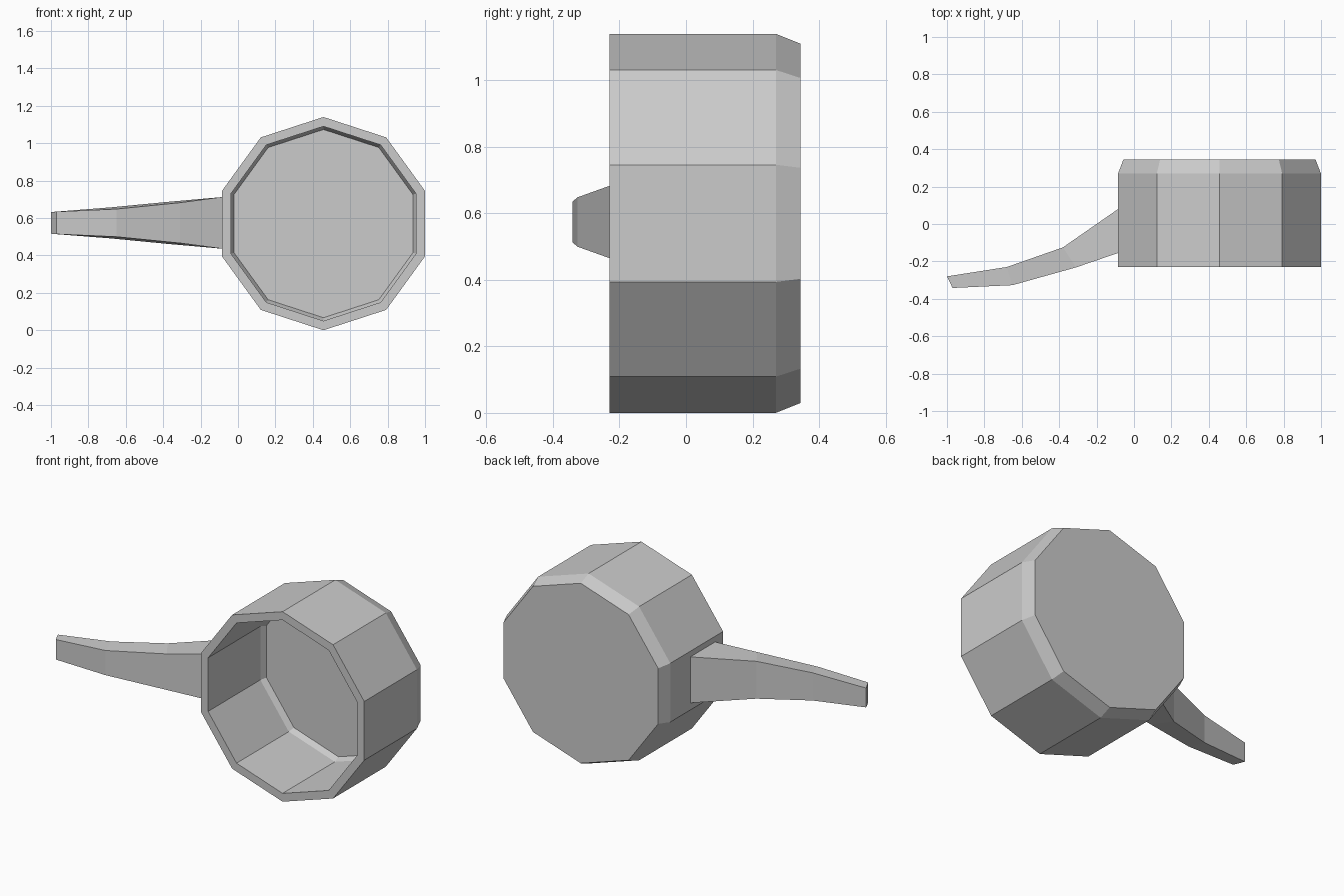
import bpy, bmesh
from math import cos, sin, pi

if "Cube" in bpy.data.objects:
    bpy.data.objects.remove(bpy.data.objects["Cube"])

SIDES = 10
CX, CZ = 0.457, 0.57


def make_lofted(name, rings, cap_start, cap_end):
    """Skin a list of equal-length point rings into a flat-shaded object."""
    bm = bmesh.new()
    loops = [[bm.verts.new(p) for p in ring] for ring in rings]
    n = len(loops[0])
    for a, b in zip(loops, loops[1:]):
        for i in range(n):
            j = (i + 1) % n
            bm.faces.new((a[i], a[j], b[j], b[i]))
    if cap_start:
        bm.faces.new(loops[0])
    if cap_end:
        bm.faces.new(loops[-1])
    bmesh.ops.recalc_face_normals(bm, faces=bm.faces)
    mesh = bpy.data.meshes.new(name)
    bm.to_mesh(mesh)
    bm.free()
    obj = bpy.data.objects.new(name, mesh)
    bpy.context.collection.objects.link(obj)
    return obj


def decagon(radius, y):
    return [(CX + radius * sin(2 * pi * i / SIDES), y,
             CZ + radius * cos(2 * pi * i / SIDES)) for i in range(SIDES)]


# Pan bowl: (radius, y) profile from outer base, over the rim, to inner floor
bowl_profile = [(0.54, 0.345), (0.57, 0.27), (0.57, -0.23),
                (0.52, -0.23), (0.52, 0.265), (0.503, 0.30)]
make_lofted("pan_bowl", [decagon(r, y) for r, y in bowl_profile], True, True)

# Handle: back x, y, half height; front x, y, half height
handle_sections = [
    (-1.00, -0.28, 0.058, -0.97, -0.342, 0.060),
    (-0.68, -0.23, 0.083, -0.65, -0.327, 0.074),
    (-0.38, -0.125, 0.112, -0.31, -0.232, 0.108),
    (-0.085, 0.08, 0.138, -0.085, -0.155, 0.138),
]
HZ = 0.574
handle_rings = [[(bx, by, HZ - bh), (bx, by, HZ + bh),
                 (fx, fy, HZ + fh), (fx, fy, HZ - fh)]
                for bx, by, bh, fx, fy, fh in handle_sections]
make_lofted("pan_handle", handle_rings, True, False)
